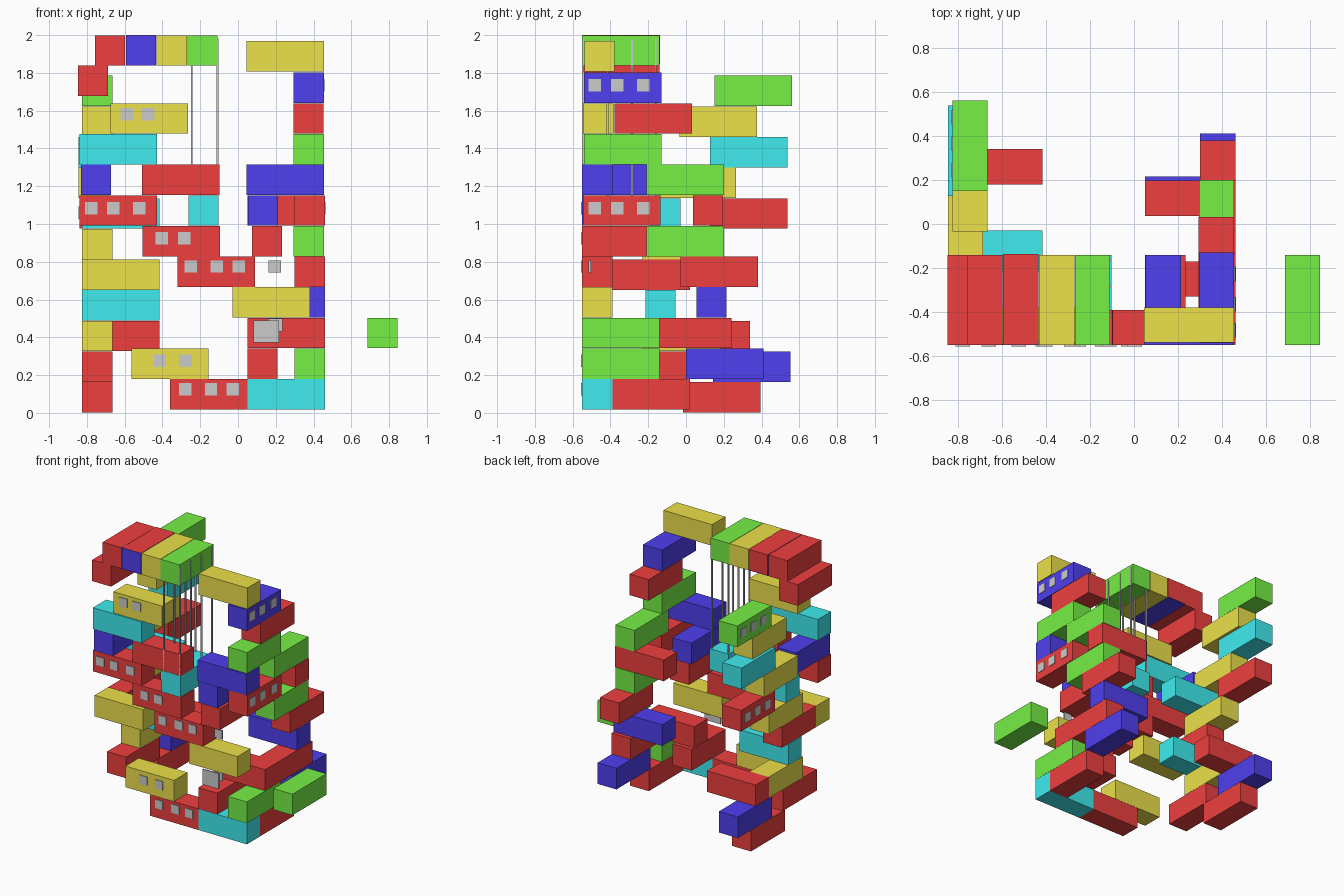
import bpy

if "Cube" in bpy.data.objects:
    bpy.data.objects.remove(bpy.data.objects["Cube"])

LONG, WIDE, STEP = 0.41, 0.16, 0.1622
COLOURS = {
    "red": (0.86, 0.05, 0.05, 1), "yellow": (0.84, 0.75, 0.07, 1),
    "green": (0.18, 0.87, 0.06, 1), "blue": (0.08, 0.05, 0.86, 1),
    "cyan": (0.05, 0.84, 0.87, 1),
}
MATS = {}
for key, rgba in COLOURS.items():
    MATS[key] = bpy.data.materials.new(key)
    MATS[key].diffuse_color = rgba


def block(name, lo, hi, colour=None):
    bpy.ops.mesh.primitive_cube_add(size=1, location=[(a + b) / 2 for a, b in zip(lo, hi)])
    ob = bpy.context.object
    ob.name = name
    ob.scale = [b - a for a, b in zip(lo, hi)]
    bpy.ops.object.transform_apply(location=False, rotation=False, scale=True)
    if colour:
        ob.data.materials.append(MATS[colour])
    return ob


def box(colour, axis, x, y, z):
    dx, dy = (LONG, WIDE) if axis == "x" else (WIDE, LONG)
    return block(colour + "_container", (x, y, z), (x + dx, y + dy, z + 0.161), colour)


def main(level, colour, axis, x, y):
    box(colour, axis, x, y, 0.018 + STEP * level)


def left(level, colour, axis, y, x=-0.825):
    box(colour, axis, x, y, 0.002 + STEP * level)


F = -0.55  # front face line

# front and right walls, level by level
main(0, "cyan", "x", 0.05, F)
main(0, "red", "x", -0.36, F)
main(0, "red", "y", 0.30, -0.39)
main(1, "yellow", "x", -0.565, F)
main(1, "red", "y", 0.05, F)
main(1, "green", "y", 0.30, F)
main(1, "blue", "y", 0.30, 0.0)
main(2, "red", "x", 0.05, -0.33)
main(2, "red", "y", 0.30, -0.17)
main(2, "green", "y", 0.685, F)
main(3, "yellow", "x", -0.03, F)
main(3, "blue", "x", 0.05, 0.055)
main(4, "red", "x", -0.32, F)
main(4, "red", "y", 0.30, -0.03)
main(5, "red", "x", -0.505, F)
main(5, "red", "y", 0.073, F)
main(5, "green", "y", 0.295, -0.21)
main(6, "red", "x", -0.84, F)
main(6, "cyan", "y", -0.262, F)
main(6, "blue", "y", 0.053, F)
main(6, "red", "y", 0.30, -0.545)
main(6, "red", "x", 0.05, 0.037)
main(7, "blue", "y", -0.832, F)
main(7, "red", "x", -0.507, F)
main(7, "blue", "x", 0.045, F)
main(7, "green", "y", 0.295, -0.21)
main(8, "cyan", "x", -0.84, F)
main(8, "green", "y", 0.295, -0.54)
main(9, "yellow", "x", -0.675, -0.54)
main(9, "red", "y", 0.293, -0.378)
main(10, "blue", "y", 0.295, -0.54)
box("yellow", "x", 0.045, -0.538, 1.807)

# left wall, level by level
left(0, "red", "y", -0.015)
left(1, "red", "y", -0.40)
left(1, "blue", "y", 0.143)
left(2, "yellow", "y", -0.23)
left(2, "red", "x", 0.18)
left(3, "cyan", "x", -0.215)
left(4, "yellow", "x", F)
left(4, "red", "y", -0.388)
left(5, "yellow", "y", -0.23)
left(6, "cyan", "x", -0.19)
left(6, "red", "y", 0.127, -0.84)
left(7, "yellow", "y", -0.145, -0.845)
left(8, "cyan", "y", 0.128, -0.845)
left(9, "yellow", "y", -0.035)
left(10, "green", "y", 0.15)

# roof row, with a red cover lying just over the blue one
box("red", "y", -0.847, F, 1.678)
for i, c in enumerate(("red", "blue", "yellow", "green")):
    box(c, "y", -0.757 + 0.163 * i, F, 1.838)
block("red_roof_cover", (-0.594, -0.547, 1.845), (-0.434, -0.137, 2.0), "red")

# hanging cables
for x in (-0.245, -0.108):
    for y in (-0.545, -0.415, -0.285, -0.16):
        block("cable", (x - 0.005, y - 0.005, 1.14), (x + 0.005, y + 0.005, 1.98))

# windows in the front faces
S = 0.033


def front_windows(z, xs, y=F):
    for x in xs:
        block("front_window", (x - S, y - 0.006, z - S), (x + S, y + 0.006, z + S))


front_windows(0.125, (-0.28, -0.143, -0.027))
front_windows(0.275, (-0.413, -0.28))
front_windows(0.775, (-0.25, -0.113, 0.003))
front_windows(0.775, (0.195,), -0.51)
front_windows(0.925, (-0.403, -0.285))
front_windows(1.083, (-0.777, -0.66, -0.523))
front_windows(1.58, (-0.59, -0.475), -0.54)
block("loose_window", (0.082, -0.546, 0.373), (0.217, -0.536, 0.49))
block("loose_window_small", (0.16, -0.525, 0.43), (0.235, -0.515, 0.50))

# windows in the outer side faces
for side, z, ys in ((0.459, 1.083, (-0.482, -0.365, -0.227)),
                    (0.454, 1.735, (-0.482, -0.365, -0.227)),
                    (-0.839, 1.06, (0.22, 0.34, 0.46)),
                    (-0.824, 1.71, (0.245, 0.365, 0.485))):
    for y in ys:
        block("side_window", (side - 0.005, y - S, z - S), (side + 0.005, y + S, z + S))

for m in bpy.data.materials:
    if m.users and not m.is_grease_pencil:
        m.use_nodes = True
        m.node_tree.nodes["Principled BSDF"].inputs["Base Color"].default_value = m.diffuse_color
